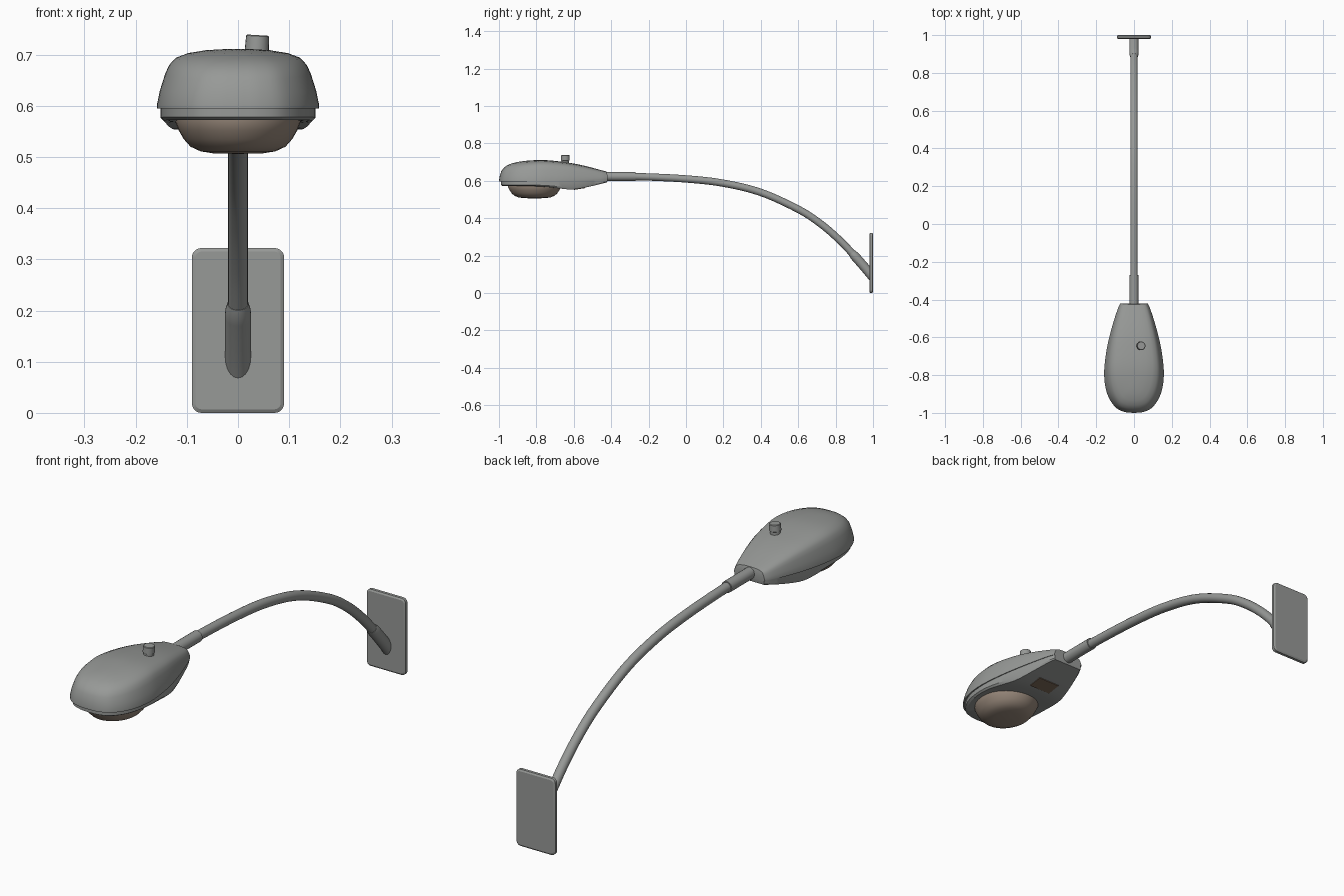
import bpy, bmesh, math
from mathutils import Vector, Matrix

if "Cube" in bpy.data.objects:
    bpy.data.objects.remove(bpy.data.objects["Cube"])


def material(name, c):
    m = bpy.data.materials.new(name)
    m.diffuse_color = (*c, 1)
    m.use_nodes = True
    m.node_tree.nodes["Principled BSDF"].inputs["Base Color"].default_value = m.diffuse_color
    return m


GREY = material("grey metal", (0.31, 0.32, 0.31))
LENS = material("smoky tan lens", (0.31, 0.245, 0.195))
BROWN = material("brown label", (0.19, 0.13, 0.09))


def finish(name, bm, mat, angle=35):
    bmesh.ops.remove_doubles(bm, verts=bm.verts, dist=1e-5)
    bmesh.ops.recalc_face_normals(bm, faces=bm.faces)
    me = bpy.data.meshes.new(name)
    bm.to_mesh(me)
    bm.free()
    ob = bpy.data.objects.new(name, me)
    bpy.context.collection.objects.link(ob)
    me.materials.append(mat)
    bpy.ops.object.select_all(action='DESELECT')
    ob.select_set(True)
    bpy.context.view_layer.objects.active = ob
    bpy.ops.object.shade_smooth_by_angle(angle=math.radians(angle))
    return ob


def spline(pts, n=6):
    """Catmull-Rom through the points."""
    p = [Vector(q) for q in pts]
    p = [2 * p[0] - p[1]] + p + [2 * p[-1] - p[-2]]
    out = []
    for i in range(1, len(p) - 2):
        a, b, c, d = p[i - 1:i + 3]
        for k in range(n):
            t = k / n
            out.append(0.5 * (2 * b + (c - a) * t + (2 * a - 5 * b + 4 * c - d) * t * t
                              + (3 * b - a - 3 * c + d) * t ** 3))
    return out + [p[-2]]


def lookup(pts):
    """Smooth height as a function of y."""
    s = spline([(y, z, 0) for y, z in pts], 8)

    def f(y):
        if y <= s[0].x:
            return s[0].y
        for a, b in zip(s, s[1:]):
            if y <= b.x:
                return a.y + (b.y - a.y) * (y - a.x) / (b.x - a.x)
        return s[-1].y
    return f


def loft(bm, rings, cap0=False, cap1=False):
    vs = [[bm.verts.new(p) for p in r] for r in rings]
    n = len(vs[0])
    for a, b in zip(vs, vs[1:]):
        for i in range(n):
            j = (i + 1) % n
            bm.faces.new((a[i], a[j], b[j], b[i]))
    for r, c in ((vs[0], cap0), (vs[-1], cap1)):
        if c:
            bm.faces.new(r)


def tube(name, path, radii, n=20):
    """Round tube in the yz plane, trimmed at the wall plate."""
    rings = []
    for i, p in enumerate(path):
        t = (path[min(i + 1, len(path) - 1)] - path[max(i - 1, 0)]).normalized()
        up = Vector((1, 0, 0)).cross(t)
        r = radii(i / (len(path) - 1))
        ring = [p + r * (math.cos(a) * Vector((1, 0, 0)) + math.sin(a) * up)
                for a in (2 * math.pi * k / n for k in range(n))]
        for v in ring:
            v.y = min(v.y, 0.997)
        rings.append(ring)
    bm = bmesh.new()
    loft(bm, rings, True, True)
    return finish(name, bm, GREY)


# Wall plate with rounded corners and softened edges
bm = bmesh.new()


def plate_ring(inset, y):
    r, out = 0.018, []
    for cx, cz, a0 in ((1, 1, 0), (-1, 1, 90), (-1, -1, 180), (1, -1, 270)):
        for k in range(6):
            a = math.radians(a0 + 18 * k)
            out.append((cx * (0.09 - r) + (r - inset) * math.cos(a), y,
                        0.161 + cz * (0.161 - r) + (r - inset) * math.sin(a)))
    return out


loft(bm, [plate_ring(0.007, 0.98), plate_ring(0, 0.984), plate_ring(0, 0.996),
          plate_ring(0.007, 1.0)], True, True)
finish("wall_plate", bm, GREY, 20)

# Curved arm and its two sleeves
arm = spline([(0, y, z) for y, z in (
    (-0.45, 0.623), (-0.25, 0.622), (0, 0.61), (0.2, 0.587), (0.4, 0.538), (0.6, 0.448),
    (0.72, 0.37), (0.82, 0.284), (0.9, 0.2), (0.97, 0.12), (1.02, 0.058))], 6)
tube("arm", arm, lambda t: 0.0195)
tube("wall_sleeve", [p for p in arm if p.y > 0.885], lambda t: 0.0205 if t == 0 else 0.025)
tube("lamp_sleeve", [Vector((0, -0.46 + 0.19 * k / 8, 0.623)) for k in range(9)],
     lambda t: 0.024)

# Lamp head: egg-shaped plan outline, lofted upward and downward
half = spline([(0, -1, 0), (0.045, -0.996, 0), (0.09, -0.977, 0), (0.128, -0.93, 0),
               (0.15, -0.87, 0), (0.158, -0.8, 0), (0.154, -0.73, 0), (0.14, -0.64, 0),
               (0.115, -0.54, 0), (0.088, -0.455, 0), (0.072, -0.42, 0)], 4)
half.append(Vector((0, -0.42, 0)))
outline = half + [Vector((-p.x, p.y, 0)) for p in half[-2:0:-1]]
rim = lookup([(-1, 0.595), (-0.8, 0.595), (-0.6, 0.6), (-0.42, 0.61)])
top = lookup([(-1, 0.69), (-0.9, 0.703), (-0.77, 0.711), (-0.65, 0.7), (-0.55, 0.682),
              (-0.42, 0.648)])
bottom = lookup([(-1, 0.572), (-0.85, 0.572), (-0.75, 0.568), (-0.66, 0.557),
                 (-0.6, 0.554), (-0.52, 0.568), (-0.42, 0.592)])


def head_ring(sx, front, back, zf):
    out = []
    for p in outline:
        y = front + (p.y + 1) / 0.58 * (back - front)
        out.append((p.x * sx, y, zf(y)))
    return out


bm = bmesh.new()
levels = [(0.97, -0.993, -0.42, 0), (1, -1, -0.42, 0), (1, -1, -0.42, 0.07),
          (0.965, -0.996, -0.42, 0.3), (0.9, -0.988, -0.421, 0.58), (0.85, -0.977, -0.422, 0.73),
          (0.77, -0.96, -0.423, 0.85), (0.62, -0.935, -0.424, 0.93),
          (0.4, -0.9, -0.425, 0.98), (0.2, -0.87, -0.425, 0.995), (0, -0.85, -0.425, 1)]
loft(bm, [head_ring(s, f, b, lambda y, h=h: rim(y) + h * (top(y) - rim(y)))
          for s, f, b, h in levels])
finish("upper_housing", bm, GREY, 40)

bm = bmesh.new()
low = [(0.955, -0.99, -0.421, -0.1), (0.955, -0.99, -0.421, 0.75), (0.91, -0.98, -0.423, 1),
       (0.5, -0.9, -0.425, 1), (0, -0.85, -0.425, 1)]
loft(bm, [head_ring(s, f, b, lambda y, h=h: rim(y) + h * (bottom(y) - rim(y)))
          for s, f, b, h in low])
finish("lower_housing", bm, GREY, 30)

# Bowl lens under the head
bm = bmesh.new()
rings = []
for s, z in ((1, 0.577), (1, 0.568), (0.95, 0.552), (0.87, 0.535), (0.76, 0.52),
             (0.6, 0.511), (0.4, 0.507), (0.001, 0.506)):
    rings.append([(0.122 * s * math.cos(a), -0.81 + 0.142 * s * math.sin(a), z)
                  for a in (2 * math.pi * k / 40 for k in range(40))])
loft(bm, rings, True, True)
finish("bowl_lens", bm, LENS, 50)

# Small label on the underside
bm = bmesh.new()
ya, yb = -0.6, -0.54
loft(bm, [[(x, y, bottom(y) + d) for x, y in
           ((-0.05, ya), (0.05, ya), (0.05, yb), (-0.05, yb))] for d in (0.003, -0.003)],
     True, True)
finish("underside_label", bm, BROWN)

# Light sensor knob on top, slightly tilted
bm = bmesh.new()
rings = []
for r, z in ((0.02, -0.03), (0.02, 0.012), (0.0235, 0.014), (0.0225, 0.04), (0.02, 0.042)):
    rings.append([(r * math.cos(a), r * math.sin(a), z)
                  for a in (2 * math.pi * k / 20 for k in range(20))])
loft(bm, rings, True, True)
bm.transform(Matrix.Translation((0.036, -0.645, 0.696)) @ Matrix.Rotation(0.06, 4, 'Y'))
finish("light_sensor", bm, GREY)
